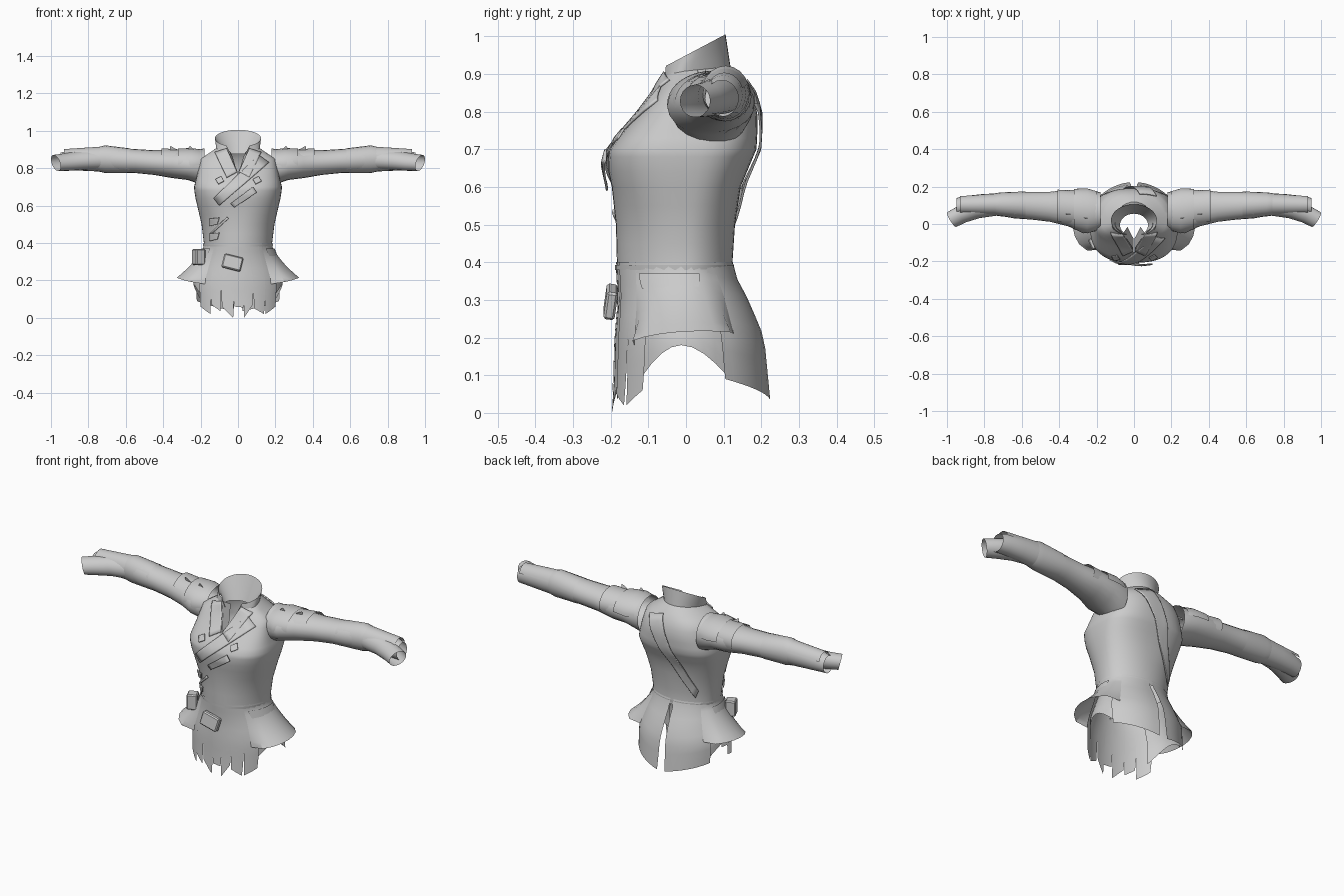
import bpy, bmesh, math
from mathutils import Vector

if "Cube" in bpy.data.objects:
    bpy.data.objects.remove(bpy.data.objects["Cube"])

cloth = bpy.data.materials.new("grey cloth")
cloth.use_nodes = True
GREY = (0.6, 0.6, 0.6, 1)
cloth.diffuse_color = GREY
cloth.node_tree.nodes["Principled BSDF"].inputs["Base Color"].default_value = GREY

# Body profile: height, half width, front depth, back depth, roundness (1 is an ellipse)
BODY = [(0.0, .245, .197, .227, 1), (.10, .25, .19, .217, 1), (.20, .25, .187, .207, 1),
        (.30, .212, .178, .165, 1), (.38, .18, .183, .122, 1), (.50, .195, .186, .13, .95),
        (.60, .218, .197, .145, .82), (.66, .232, .21, .17, .76), (.70, .235, .203, .187, .72),
        (.75, .222, .165, .19, .72), (.80, .212, .122, .19, .75), (.85, .2, .085, .175, .82),
        (.89, .14, .066, .15, .95), (.92, .1, .052, .118, 1)]


def profile(z):
    """Interpolated half width, front depth, back depth and roundness at a height."""
    for lo, hi in zip(BODY, BODY[1:]):
        if z <= hi[0]:
            t = (z - lo[0]) / (hi[0] - lo[0])
            return [a + (b - a) * t for a, b in zip(lo[1:], hi[1:])]
    return BODY[-1][1:]


def on_body(angle, z, out=0.0):
    """Point on the body; angle 0 is the front, a quarter turn is +x."""
    w, f, b, p = profile(z)
    c, s = math.cos(angle), math.sin(angle)
    depth = f if c > 0 else b
    return Vector((math.copysign((w + out) * abs(s) ** p, s),
                   -math.copysign((depth + out) * abs(c) ** p, c), z))


def finish(bm, name, thick=0.0, angle=40):
    bmesh.ops.recalc_face_normals(bm, faces=bm.faces)
    me = bpy.data.meshes.new(name)
    bm.to_mesh(me)
    bm.free()
    me.materials.append(cloth)
    ob = bpy.data.objects.new(name, me)
    bpy.context.collection.objects.link(ob)
    bpy.ops.object.select_all(action='DESELECT')
    ob.select_set(True)
    bpy.context.view_layer.objects.active = ob
    bpy.ops.object.shade_smooth_by_angle(angle=math.radians(angle))
    if thick:
        mod = ob.modifiers.new("thickness", 'SOLIDIFY')
        mod.thickness = thick
        mod.offset = 0
    return ob


def sheet(name, rows, thick=0.0):
    """Skin a grid of points."""
    bm = bmesh.new()
    vs = [[bm.verts.new(p) for p in row] for row in rows]
    for r0, r1 in zip(vs, vs[1:]):
        for i in range(len(r0) - 1):
            bm.faces.new((r0[i], r0[i + 1], r1[i + 1], r1[i]))
    bmesh.ops.remove_doubles(bm, verts=bm.verts, dist=0.0002)
    return finish(bm, name, thick)


def lerp(a, b, t):
    return a + (b - a) * t


def panel(name, a0, a1, hem0, hem1, top=.4, taper=.0, flare=.0, out=.004, dip=0.0):
    """Skirt panel between two angles in degrees, with a slanted or bowed hem."""
    rows, n = [], 8
    for j in range(n + 1):
        v, row = j / n, []
        for i in range(n + 1):
            u = i / n
            bow = math.sin(math.pi * u)
            hem = lerp(hem0, hem1, u) + dip * bow
            a = lerp(lerp(a0, a1, u), (a0 + a1) / 2, taper * v * v)
            spread = flare * v * v * max(0, bow) ** .4
            row.append(on_body(math.radians(a), lerp(top, hem, v), out + spread))
        rows.append(row)
    return sheet(name, rows)


def patch(name, corners, side=-1, out=.006, thick=.006, n=8):
    """Thin plate of four (x, z) corners laid over the front (-1) or back (1)."""
    c = [Vector(p) for p in corners]
    rows = []
    for j in range(n + 1):
        row = []
        for i in range(n + 1):
            x, z = c[0].lerp(c[1], i / n).lerp(c[3].lerp(c[2], i / n), j / n)
            w, f, b, p = profile(z)
            d = (f if side < 0 else b) * max(0, 1 - abs(x / w) ** (2 / p)) ** (p / 2)
            row.append((x, side * (d + out), z))
        rows.append(row)
    return sheet(name, rows, thick)


def tube(name, sections, s, a0=0, a1=360, lean=0.0, n=20):
    """Sleeve piece through sections of x, y, z, depth radius, height radius."""
    rows = []
    for x, y, z, ry, rz in sections:
        row = []
        for i in range(n + 1):
            a = math.radians(lerp(a0, a1, i / n))
            dy, dz = ry * math.cos(a), rz * math.sin(a)
            row.append((s * (x + lean * (dy + dz / 2)), y + dy, z + dz))
        rows.append(row)
    return sheet(name, rows)


def box(name, at, size, turn):
    bm = bmesh.new()
    bmesh.ops.create_cube(bm, size=1)
    for v in bm.verts:
        v.co = [a * b for a, b in zip(v.co, size)]
    bmesh.ops.bevel(bm, geom=bm.edges[:], offset=.006, segments=1, affect='EDGES')
    ob = finish(bm, name, angle=25)
    ob.location = at
    ob.rotation_euler = [math.radians(t) for t in turn]


# Bodice with a V neck opening
rows = []
for z in [.37, .4, .45, .5, .55, .6, .64, .68, .7, .73, .76, .79, .82, .85, .87, .89, .92]:
    w, f, b, p = profile(z)
    gap = math.asin(min(.9, max(0, z - .78) * .5 / w) ** (1 / p))
    rows.append([on_body(lerp(gap, 2 * math.pi - gap, i / 48), z) for i in range(49)])
sheet("bodice", rows)

# Standing collar, low at the front and high at the back, with a lining funnel
collar, lining = [], []
for j in range(4):
    t, outer, inner = j / 3, [], []
    for i in range(33):
        a = math.radians(lerp(30, 330, i / 32))
        y = .02 - .085 * math.cos(a)
        rim = Vector((.123 * math.sin(a), y, .915 + (y + .065) * .53))
        outer.append(on_body(a, .908 - .012 * math.cos(a)).lerp(rim, t))
        throat = Vector((.075 * math.sin(a), -.005 - .06 * math.cos(a), .875))
        inner.append(throat.lerp(rim, t))
    collar.append(outer)
    lining.append(inner)
sheet("collar", collar)
sheet("collar_lining", lining)

# Lapels, neck facings and chest buckles
for s, side in ((1, "left"), (-1, "right")):
    patch(side + "_lapel", [(s * .06, .905), (s * .125, .885), (s * .06, .75), (s * .005, .78)])
    patch(side + "_chest_buckle", [(s * .1 - .02, .74), (s * .1 + .01, .755),
                                   (s * .1 + .025, .73), (s * .1 - .005, .715)], out=.012)
    sheet(side + "_neck_facing", [[(s * .062, -.055, .905), (s * .035, -.015, .88)],
                                  [(s * .004, -.14, .78), (s * .002, -.08, .77)]])

# Crossed closure and side fastenings
patch("crossed_front", [(.11, .87), (.165, .83), (-.1, .6), (-.13, .64)], out=.006)
patch("front_strap", [(.08, .7), (.1, .67), (-.02, .59), (-.04, .61)], out=.014)
for z in (.5, .42):
    patch("side_fastening", [(-.15, z + .03), (-.1, z + .035), (-.11, z), (-.15, z - .01)], out=.01)
patch("closure_strap", [(-.15, .45), (-.14, .45), (-.05, .53), (-.06, .54)], out=.008)

# Long pointed sash across the back
patch("back_sash", [(.03, .885), (.12, .86), (-.13, .43), (-.145, .47)], side=1, out=.01, n=14)

# Waistband
sheet("waistband", [[on_body(math.radians(i * 9), z, .005) for i in range(41)]
                    for z in (.38, .393)])

# Torn front skirt strips
strips = [(-56, -34, .06, .02), (-36, -20, .07, .035), (-22, -4, .06, 0),
          (-6, 8, .06, .055), (6, 20, .0, .07), (18, 36, .05, .02), (34, 56, .02, .06)]
for k, (a0, a1, h0, h1) in enumerate(strips):
    panel("front_strip", a0, a1, h0, h1, taper=.22, out=.001 + .002 * (k % 2))

# Side skirts, flared hip skirts, belt flaps and split back tails
for s, side in ((1, "left"), (-1, "right")):
    panel(side + "_side_skirt", s * 50, s * 122, .10, .10, dip=.08, out=-.012)
    panel(side + "_hip_skirt", s * 44, s * 128, .18, .21, dip=.02, flare=.08, out=.003)
    panel(side + "_belt_flap", s * 50, s * 105, .33, .335, top=.37, out=.012, taper=.1)
    panel(side + "_back_tail", s * 116, s * 177, .09, .035, taper=.08, out=.001)

# Front buckle pouch and hip pouch
box("front_pouch", (-.03, -.2, .295), (.105, .03, .075), (-8, 14, 0))
box("hip_pouch", (-.21, -.1, .325), (.055, .06, .085), (0, 0, 25))

# Sleeves
SLEEVE = [(.18, .07, .805, .1, .1), (.22, .068, .81, .11, .09), (.27, .065, .815, .115, .078),
          (.35, .085, .822, .098, .075), (.45, .092, .83, .08, .066), (.55, .098, .838, .074, .064),
          (.64, .1, .843, .07, .066), (.72, .105, .848, .06, .067), (.82, .104, .846, .055, .06),
          (.9, .1, .842, .05, .054), (.95, .095, .835, .044, .048)]
WRIST = [(.74, .098, .846, .05, .052), (.85, .078, .84, .046, .049),
         (.92, .052, .832, .042, .046), (.974, .024, .828, .04, .043)]
for s, side in ((1, "left"), (-1, "right")):
    tube(side + "_sleeve", SLEEVE, s)
    tube(side + "_wrist", WRIST, s, lean=.57)
    # Overlapping shoulder plates
    tube(side + "_shoulder_plate", [(.2, .07, .82, .105, .08), (.25, .07, .82, .12, .088),
                                    (.32, .08, .825, .108, .08)], s, 0, 190)
    tube(side + "_upper_arm_plate", [(.29, .08, .825, .095, .074), (.41, .092, .833, .092, .073)],
         s, -20, 150)
    # Elbow wrap and forearm guard
    tube(side + "_elbow_wrap", [(.58, .1, .84, .074, .066), (.71, .105, .848, .064, .074),
                                (.74, .105, .848, .06, .067)], s)
    tube(side + "_forearm_guard", [(.73, .105, .848, .06, .067), (.93, .102, .842, .05, .06)],
         s, 20, 160)
    # Torn points on the shoulders
    for x, y, tip in ((.22, .03, .035), (.3, .05, .06)):
        sheet(side + "_torn_point", [[(s * x, y, .885), (s * (x + .06), y + .01, .88)],
                                     [(s * (x + tip), y, .918), (s * (x + tip + .005), y, .916)]])
